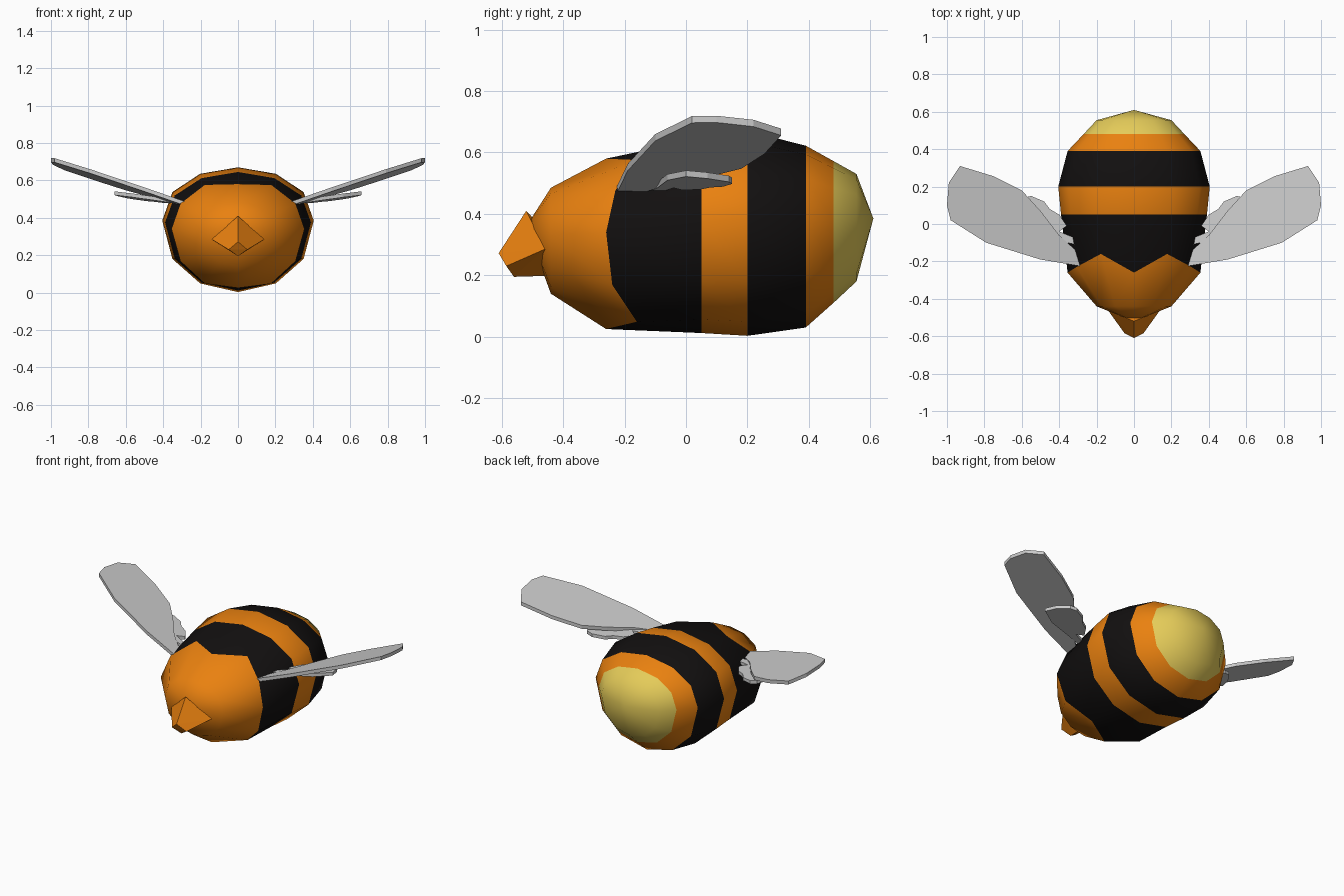
import bpy, bmesh, math
from mathutils import Vector

if "Cube" in bpy.data.objects:
    bpy.data.objects.remove(bpy.data.objects["Cube"])


def material(name, rgb):
    m = bpy.data.materials.new(name)
    m.diffuse_color = (*rgb, 1)
    m.use_nodes = True
    m.node_tree.nodes["Principled BSDF"].inputs["Base Color"].default_value = m.diffuse_color
    return m


orange = material("orange", (0.82, 0.22, 0.005))
black = material("black", (0.006, 0.005, 0.005))
yellow = material("yellow", (0.78, 0.6, 0.1))


def finish(name, bm, mats=(), smooth=None):
    bmesh.ops.recalc_face_normals(bm, faces=bm.faces)
    me = bpy.data.meshes.new(name)
    bm.to_mesh(me)
    bm.free()
    for m in mats:
        me.materials.append(m)
    ob = bpy.data.objects.new(name, me)
    bpy.context.collection.objects.link(ob)
    if smooth:
        bpy.ops.object.select_all(action='DESELECT')
        ob.select_set(True)
        bpy.context.view_layer.objects.active = ob
        bpy.ops.object.shade_smooth_by_angle(angle=math.radians(smooth))
    return ob


# Body: 12-sided rings along y (y, half width, widest z, top z, bottom z)
N = 12
RINGS = [
    (-0.44, 0.20, 0.33, 0.485, 0.14),
    (-0.26, 0.355, 0.34, 0.58, 0.025),
    (0.05, 0.39, 0.375, 0.645, 0.012),
    (0.20, 0.405, 0.385, 0.67, 0.003),
    (0.39, 0.355, 0.385, 0.622, 0.03),
    (0.48, 0.27, 0.385, 0.572, 0.11),
    (0.555, 0.20, 0.385, 0.53, 0.18),
]
BANDS = [0, 1, 0, 1, 0, 2]          # colour between neighbouring rings
# The head colour runs back at the upper and lower corners
SHIFT = {1: 0.10, 11: 0.10, 5: 0.10, 7: 0.10, 2: 0.03, 10: 0.03, 4: 0.02, 8: 0.02}

bm = bmesh.new()
loops = []
for r, (y, w, zc, zt, zb) in enumerate(RINGS):
    loop = []
    for i in range(N):
        a = 2 * math.pi * i / N
        c = math.cos(a)
        h = abs(c) ** 0.9
        z = zc + (zt - zc) * h if c > 0 else zc - (zc - zb) * h
        s = SHIFT.get(i, 0) if r == 1 else 0
        z += 0.25 * s * (1 if c > 0 else -0.6)
        loop.append(bm.verts.new((w * math.sin(a), y + s, z)))
    loops.append(loop)
for band, a, b in zip(BANDS, loops, loops[1:]):
    for i in range(N):
        j = (i + 1) % N
        bm.faces.new((a[i], a[j], b[j], b[i])).material_index = band
for loop, tip, mi in ((loops[0], (0, -0.52, 0.36), 0), (loops[-1], (0, 0.61, 0.385), 2)):
    p = bm.verts.new(tip)
    for i in range(N):
        bm.faces.new((loop[i], loop[(i + 1) % N], p)).material_index = mi
finish("striped_body", bm, (orange, black, yellow), 60)

# Snout: small faceted wedge
bm = bmesh.new()
for co in [(0, -0.52, 0.41), (0, -0.61, 0.272), (0.14, -0.46, 0.285), (-0.14, -0.46, 0.285),
           (0.05, -0.585, 0.23), (-0.05, -0.585, 0.23), (0, -0.56, 0.195),
           (0, -0.46, 0.198), (0, -0.42, 0.3)]:
    bm.verts.new(co)
bmesh.ops.convex_hull(bm, input=bm.verts)
finish("snout", bm, (orange,))


# Wings: thin outlines on tilted planes
def wing(name, outline, height, thick, side):
    bm = bmesh.new()
    f = bm.faces.new([bm.verts.new((side * x, y, height(x, y) - thick / 2)) for x, y in outline])
    ext = bmesh.ops.extrude_face_region(bm, geom=[f])
    top = [v for v in ext["geom"] if isinstance(v, bmesh.types.BMVert)]
    bmesh.ops.translate(bm, verts=top, vec=Vector((0, 0, thick)))
    finish(name, bm)


FORE = [(0.26, -0.23), (0.5, -0.19), (0.79, -0.10), (0.98, 0.02), (1.0, 0.10), (0.99, 0.22),
        (0.93, 0.31), (0.75, 0.255), (0.60, 0.18), (0.50, 0.07), (0.40, -0.06), (0.29, -0.16)]
HIND = [(0.27, -0.12), (0.40, -0.09), (0.56, -0.06), (0.66, 0.0), (0.64, 0.07), (0.59, 0.14),
        (0.55, 0.15), (0.48, 0.12), (0.45, 0.08), (0.40, 0.05), (0.36, -0.01), (0.40, -0.04),
        (0.29, -0.085)]
for side, tag in ((1, "right"), (-1, "left")):
    wing("fore_wing_" + tag, FORE,
         lambda x, y: 0.472 + 0.36 * (x - 0.27) - 0.08 * (y + 0.23), 0.022, side)
    wing("hind_wing_" + tag, HIND,
         lambda x, y: 0.478 + 0.15 * (x - 0.27) - 0.05 * (y + 0.1), 0.02, side)
